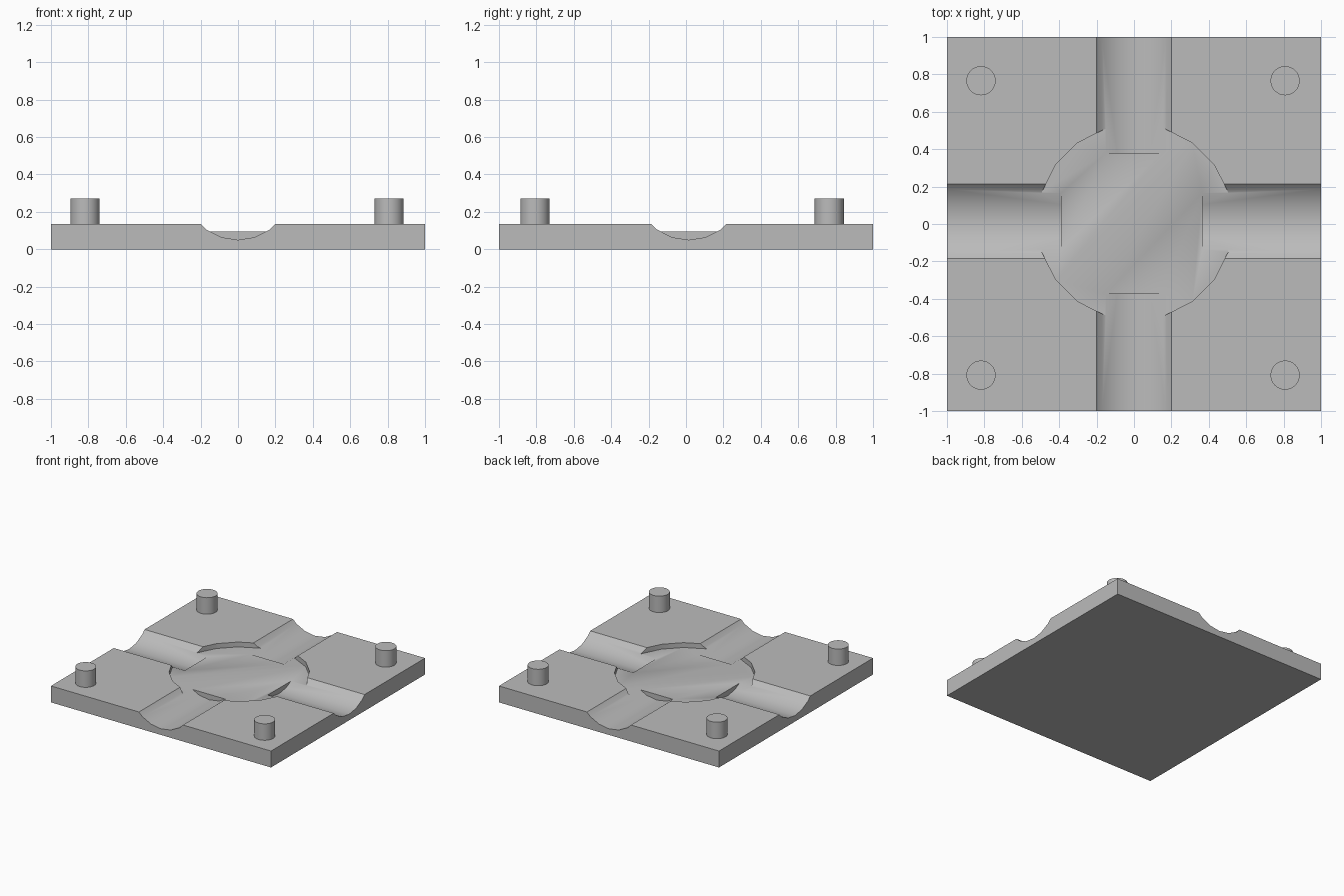
import bpy, math
from mathutils import Matrix, Vector

if "Cube" in bpy.data.objects:
    bpy.data.objects.remove(bpy.data.objects["Cube"])

TOP = 0.135
grey = bpy.data.materials.new("light grey")
grey.diffuse_color = (0.5, 0.5, 0.5, 1)
grey.use_nodes = True
grey.node_tree.nodes["Principled BSDF"].inputs["Base Color"].default_value = grey.diffuse_color


def cylinder(name, start, end, radius, sides):
    """Cylinder between two points."""
    a, b = Vector(start), Vector(end)
    rot = (b - a).to_track_quat('Z', 'Y').to_euler()
    bpy.ops.mesh.primitive_cylinder_add(vertices=sides, radius=radius, depth=(b - a).length,
                                        location=(a + b) / 2, rotation=rot)
    ob = bpy.context.object
    ob.name = name
    return ob


def smooth(ob, angle=30):
    bpy.ops.object.select_all(action='DESELECT')
    ob.select_set(True)
    bpy.context.view_layer.objects.active = ob
    bpy.ops.object.shade_smooth_by_angle(angle=math.radians(angle))


# square base plate
bpy.ops.mesh.primitive_cube_add(size=1, location=(0, 0, TOP / 2))
plate = bpy.context.object
plate.name = "base_plate"
plate.scale = (2, 2, TOP)
bpy.ops.object.transform_apply(location=True, rotation=True, scale=True)
plate.data.materials.append(grey)

# round pocket and four rounded channels running in from the edges
R, CZ = 0.29, 0.34
cutters = [
    cylinder("pocket_cutter", (0.005, 0.01, 0.095), (0.005, 0.01, 0.4), 0.523, 20),
    cylinder("channel_cutter_right", (0.365, 0.015, CZ), (1.1, 0.015, CZ), R, 20),
    cylinder("channel_cutter_left", (-0.39, 0.015, CZ), (-1.1, 0.015, CZ), R, 20),
    cylinder("channel_cutter_back", (0, 0.38, CZ), (0, 1.1, CZ), R, 20),
    cylinder("channel_cutter_front", (0, -0.375, CZ), (0, -1.1, CZ), R, 20),
]
for c in cutters:
    c.data.materials.append(grey)
    mod = plate.modifiers.new(c.name, 'BOOLEAN')
    mod.operation = 'DIFFERENCE'
    mod.solver = 'EXACT'
    mod.object = c
bpy.ops.object.select_all(action='DESELECT')
plate.select_set(True)
bpy.context.view_layer.objects.active = plate
for mod in list(plate.modifiers):
    bpy.ops.object.modifier_apply(modifier=mod.name)
for c in cutters:
    bpy.data.objects.remove(c)
smooth(plate)

# corner locating pins
for side, x in (("left", -0.818), ("right", 0.808)):
    for end, y in (("front", -0.808), ("back", 0.766)):
        pin = cylinder(f"pin_{end}_{side}", (x, y, TOP - 0.02), (x, y, 0.27), 0.078, 32)
        pin.data.materials.append(grey)
        smooth(pin)
